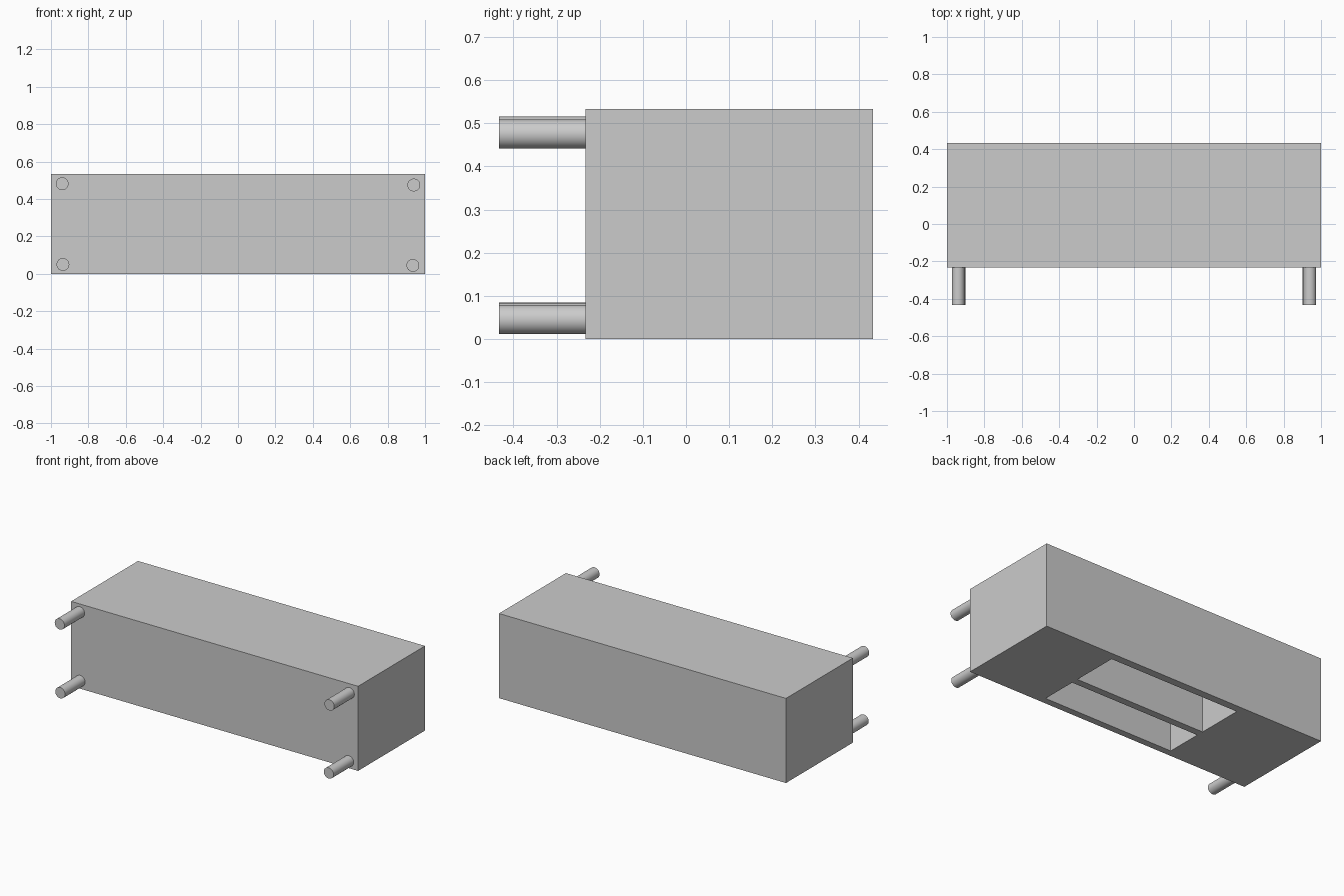
import bpy
import bmesh
from math import pi
from mathutils import Matrix, Vector

cube = bpy.data.objects.get("Cube")
if cube:
    bpy.data.objects.remove(cube, do_unlink=True)

grey = bpy.data.materials.new("plain grey")
grey.use_nodes = True
grey.diffuse_color = (0.6, 0.6, 0.6, 1)
grey.node_tree.nodes["Principled BSDF"].inputs["Base Color"].default_value = (0.6, 0.6, 0.6, 1)


def add_object(name, bm):
    mesh = bpy.data.meshes.new(name)
    bm.to_mesh(mesh)
    bm.free()
    mesh.materials.append(grey)
    obj = bpy.data.objects.new(name, mesh)
    bpy.context.collection.objects.link(obj)
    return obj


def add_box(name, low, high):
    low, high = Vector(low), Vector(high)
    bm = bmesh.new()
    bmesh.ops.create_cube(bm, size=1, matrix=Matrix.Translation((low + high) / 2)
                          @ Matrix.Diagonal((high - low).to_4d()))
    return add_object(name, bm)


# Cabinet body lying on its open face
FRONT, BACK, HEIGHT = -0.233, 0.433, 0.533
body = add_box("cabinet_body", (-1, FRONT, 0), (1, BACK, HEIGHT))

# Two compartments cut into the underside
for name, y0, y1 in (("wide", 0.087, 0.384), ("narrow", -0.19, 0.041)):
    cutter = add_box(name + "_compartment_cutter", (-0.427, y0, -0.1), (0.485, y1, 0.48))
    cutter.hide_render = True
    cutter.hide_viewport = True
    cutter.display_type = 'WIRE'
    cut = body.modifiers.new(name + " compartment", 'BOOLEAN')
    cut.operation = 'DIFFERENCE'
    cut.solver = 'EXACT'
    cut.object = cutter

# Round legs pointing forward
LEG_LENGTH, LEG_RADIUS = 0.2, 0.034
for name, x, z in (("upper_right_leg", -0.94, 0.482), ("upper_left_leg", 0.94, 0.475),
                   ("lower_right_leg", -0.936, 0.05), ("lower_left_leg", 0.935, 0.045)):
    bm = bmesh.new()
    bmesh.ops.create_cone(bm, cap_ends=True, segments=48, radius1=LEG_RADIUS,
                          radius2=LEG_RADIUS, depth=LEG_LENGTH,
                          matrix=Matrix.Translation((x, FRONT - LEG_LENGTH / 2, z))
                          @ Matrix.Rotation(pi / 2, 4, 'X'))
    leg = add_object(name, bm)
    bpy.ops.object.select_all(action='DESELECT')
    leg.select_set(True)
    bpy.context.view_layer.objects.active = leg
    bpy.ops.object.shade_smooth_by_angle()
